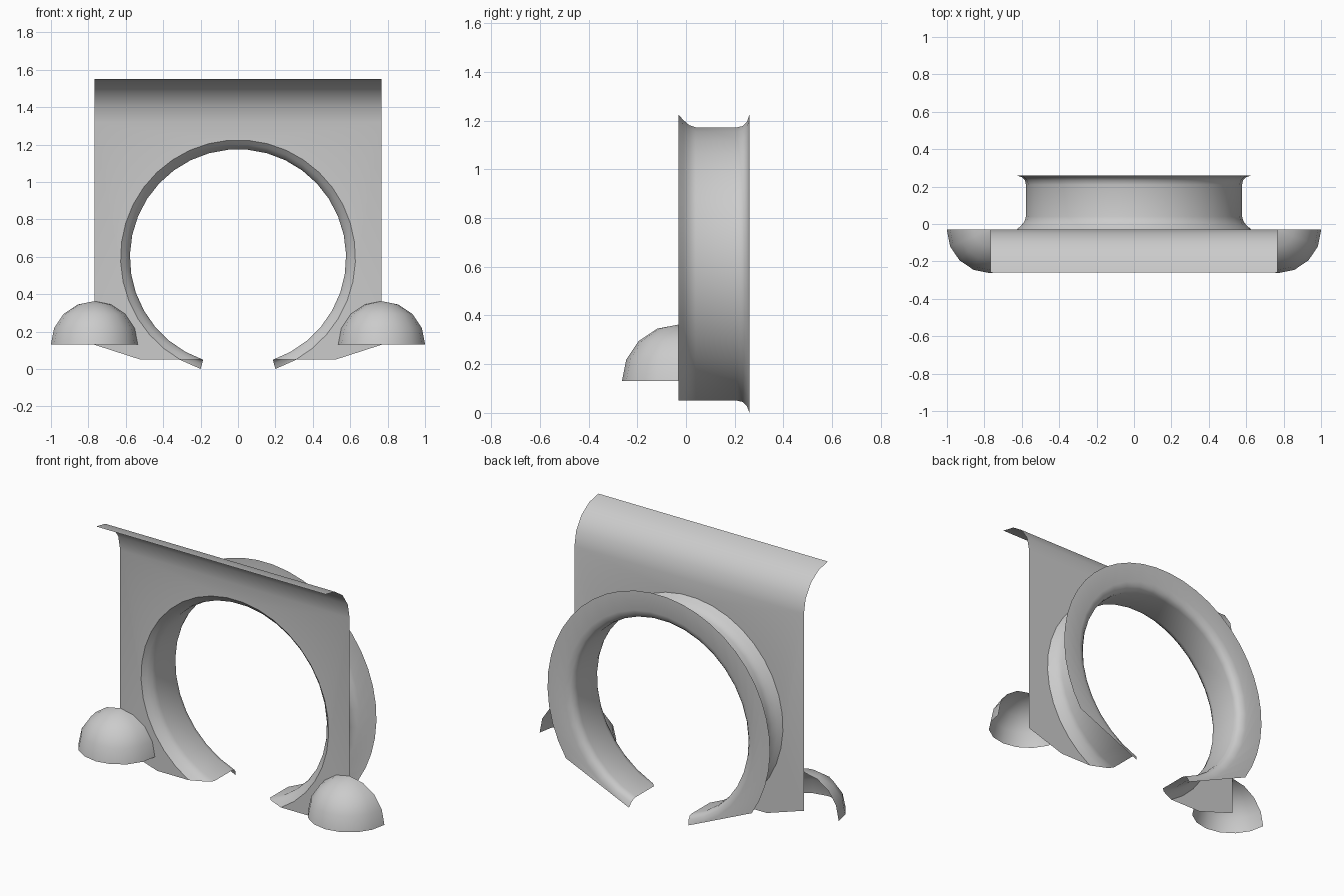
import bpy, bmesh
from math import sin, cos, pi, sqrt, asin, radians

if "Cube" in bpy.data.objects:
    bpy.data.objects.remove(bpy.data.objects["Cube"])

CZ = 0.597          # height of the ring centre
SEG = 31            # sides along the open ring
FRONT = -0.03       # plane of the plate


def make(name, bm, angle=40):
    me = bpy.data.meshes.new(name)
    bm.normal_update()
    bm.to_mesh(me)
    bm.free()
    ob = bpy.data.objects.new(name, me)
    bpy.context.collection.objects.link(ob)
    bpy.ops.object.select_all(action='DESELECT')
    bpy.context.view_layer.objects.active = ob
    ob.select_set(True)
    bpy.ops.object.shade_smooth_by_angle(angle=radians(angle))
    return ob


def arc(r, y, half_x):
    """Open circle of radius r whose two bottom ends lie at x = -half_x and +half_x."""
    a0 = asin(half_x / r)
    step = (2 * pi - 2 * a0) / SEG
    return [(-r * sin(a0 + i * step), y, CZ - r * cos(a0 + i * step)) for i in range(SEG + 1)]


def skin(bm, rows):
    grid = [[bm.verts.new(p) for p in row] for row in rows]
    for a, b in zip(grid, grid[1:]):
        for i in range(len(a) - 1):
            bm.faces.new((a[i], b[i], b[i + 1], a[i + 1]))
    return grid


def flat_end(r):
    """Half opening where the circle meets z = 0.05."""
    return sqrt(r * r - (CZ - 0.05) ** 2)


# Open ring: front fillet, tube, rear flare and flat rear flange
fillet = [(0.628, FRONT), (0.605, -0.008), (0.586, 0.014), (0.578, 0.04), (0.578, 0.21)]
rows = [arc(r, y, flat_end(r)) for r, y in fillet]
flare = [(0.583, 0.233, 0.188), (0.600, 0.250, 0.192), (0.629, 0.26, 0.2), (0.745, 0.26, 0.622)]
rows += [arc(r, y, hx) for r, y, hx in flare]
bm = bmesh.new()
skin(bm, rows)
make("open_ring", bm)

# Plate with the round opening, and the top edge curling forward
LIP = 0.23
W = 0.768
bm = bmesh.new()
lip = []
for i in range(5):
    a = i * pi / 8
    y, z = FRONT - LIP * (1 - cos(a)), 1.55 - LIP + LIP * sin(a)
    lip.append([(-W, y, z), (W, y, z)])
grid = skin(bm, lip)
outline = [(W, 0.13), (0.52, 0.05)]
hole = [bm.verts.new(p) for p in reversed(rows[0])]
right = [bm.verts.new((x, FRONT, z)) for x, z in outline]
left = [bm.verts.new((-x, FRONT, z)) for x, z in reversed(outline)]
bm.faces.new([grid[0][0], grid[0][1]] + right + hole + left)
bmesh.ops.recalc_face_normals(bm, faces=bm.faces)
make("plate", bm)

# Quarter-sphere shells at the lower corners, open at back and bottom
for side, name in ((-1, "left_dome"), (1, "right_dome")):
    bm = bmesh.new()
    bmesh.ops.create_uvsphere(bm, u_segments=16, v_segments=8, radius=0.233)
    for axis in ((0, 1, 0), (0, 0, -1)):
        bmesh.ops.bisect_plane(bm, geom=bm.verts[:] + bm.edges[:] + bm.faces[:], dist=1e-4,
                               plane_co=(0, 0, 0), plane_no=axis, clear_outer=True)
    bmesh.ops.translate(bm, verts=bm.verts, vec=(side * W, FRONT, 0.13))
    make(name, bm)
